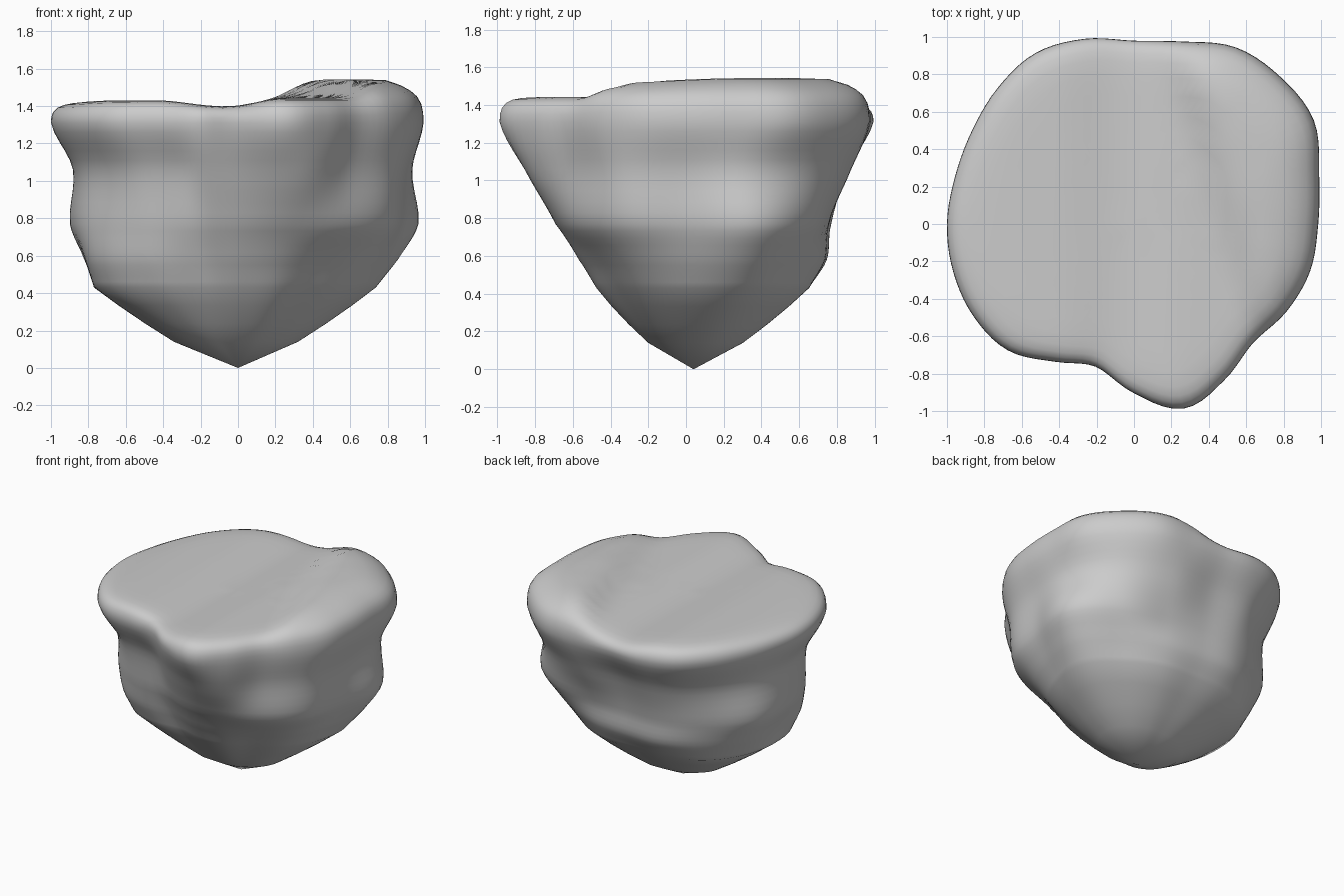
import bpy, bmesh
from math import sin, cos, pi, floor

if "Cube" in bpy.data.objects:
    bpy.data.objects.remove(bpy.data.objects["Cube"])

N = 120  # points around each ring

# Radii around the rock, anticlockwise from +x, at a few heights
LEVELS = [
    (0.14, [.31, .34, .34, .32, .30, .31, .33, .35, .34, .31, .26, .21, .20, .21, .23, .27]),
    (0.43, [.70, .78, .73, .69, .65, .69, .75, .77, .77, .76, .62, .47, .47, .50, .52, .62]),
    (0.58, [.80, .91, .83, .77, .74, .79, .82, .85, .82, .83, .70, .54, .56, .60, .64, .74]),
    (0.77, [.89, 1.03, .95, .81, .76, .82, .87, .93, .89, .86, .75, .62, .67, .74, .81, .88]),
    (1.06, [.91, .99, 1.01, .94, .85, .91, .91, .91, .88, .87, .81, .69, .80, .91, .85, .91]),
    (1.31, [.985, 1.025, 1.11, 1.11, 1.09, 1.01, .98, 1.025, 1.055, 1.03, 1.0, .99,
            1.0, 1.0, .99, .955, .85, .79, .905, 1.022, .965, .90, .94, .975]),
]


def catmull(a, b, c, d, t):
    return b + 0.5 * t * (c - a + t * (2*a - 5*b + 4*c - d + t * (3*(b - c) + d - a)))


def around(radii, k):
    n = len(radii)
    f = k / N * n
    i = floor(f)
    return catmull(*(radii[(i + j) % n] for j in (-1, 0, 1, 2)), f - i)


def step(a, b, x):
    t = min(1, max(0, (x - a) / (b - a)))
    return t * t * (3 - 2 * t)


def top_height(x, y, s):
    # left plateau, raised right shelf and shallow central valley
    edge = 0.22 + 0.3 * (0.8 - y)
    shelf = step(edge - 0.08, edge + 0.2, x) * (0.75 * step(-0.66, -0.45, y) + 0.25 * step(-0.5, 0.3, y))
    fade = 1 - 0.5 * step(0.76, 1.0, s)
    valley = 0.032 * step(0.35, 0.0, abs(x + 0.08))
    return 1.43 + 0.012 * step(0, 0.2, x) + 0.1 * shelf * fade - valley - 0.015 * step(-0.65, -1, x)


rings = [[around(r, k) for k in range(N)] for _, r in LEVELS]
zs = [z for z, _ in LEVELS]
bm = bmesh.new()
loops = []


def add_ring(points):
    loops.append([bm.verts.new(p) for p in points])


ang = [2 * pi * k / N for k in range(N)]

# Sides, from the pointed base up to the rim
for i in range(len(LEVELS) - 1):
    steps = 5 if i else 3
    for j in range(steps):
        t = j / steps
        pts = []
        for k in range(N):
            b, c = rings[i][k], rings[i + 1][k]
            if i == 0:
                r = b + (c - b) * t + 0.05 * t * (1 - t)
            else:
                a = 2 * b - c if i == 1 else rings[i - 1][k]
                d = rings[i + 2][k] if i + 2 < len(rings) else c - 0.02
                r = catmull(a, b, c, d, t)
            pts.append((r * cos(ang[k]), r * sin(ang[k]), zs[i] + (zs[i + 1] - zs[i]) * t))
        add_ring(pts)

# Rounded rim and top surface
TOP = [(1.0, 0.0), (.998, .3), (.988, .56), (.965, .77), (.93, .9), (.88, .97), (.8, 1),
       (.7, 1), (.6, 1), (.5, 1), (.4, 1), (.3, 1), (.2, 1), (.1, 1)]
for s, lift in TOP:
    pts = []
    for k in range(N):
        x, y = rings[-1][k] * s * cos(ang[k]), rings[-1][k] * s * sin(ang[k])
        pts.append((x, y, 1.31 + (top_height(x, y, s) - 1.31) * lift))
    add_ring(pts)

# Skin between rings, then close the tip and the top
for lo, hi in zip(loops, loops[1:]):
    for k in range(N):
        n = (k + 1) % N
        bm.faces.new((lo[k], lo[n], hi[n], hi[k]))
tip = bm.verts.new((0, 0.04, 0))
crown = bm.verts.new((0, 0, top_height(0, 0, 0)))
for k in range(N):
    n = (k + 1) % N
    bm.faces.new((tip, loops[0][n], loops[0][k]))
    bm.faces.new((crown, loops[-1][k], loops[-1][n]))

bmesh.ops.recalc_face_normals(bm, faces=bm.faces)
mesh = bpy.data.meshes.new("floating_rock")
bm.to_mesh(mesh)
bm.free()
for p in mesh.polygons:
    p.use_smooth = True
rock = bpy.data.objects.new("floating_rock", mesh)
bpy.context.collection.objects.link(rock)
